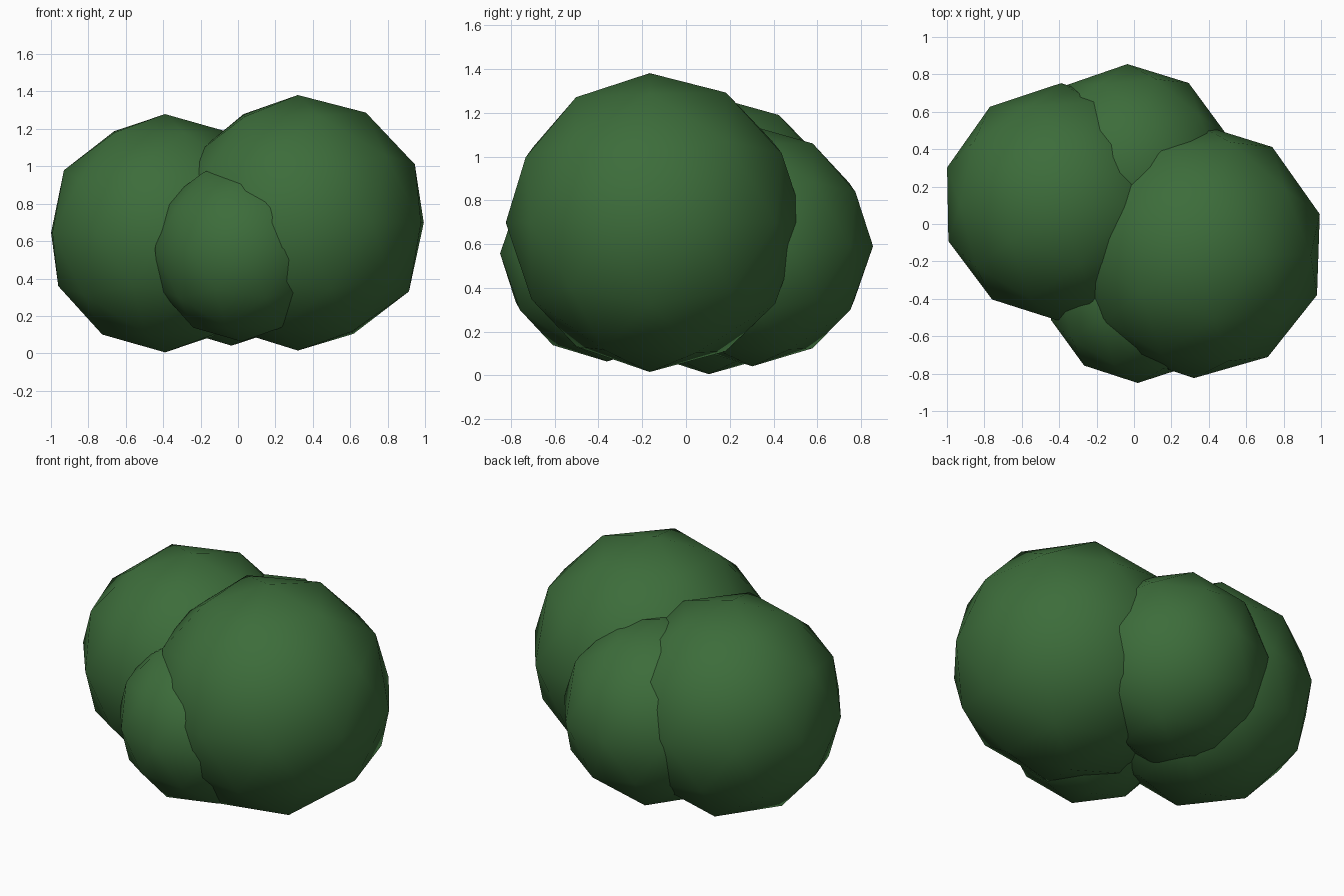
import bpy
import bmesh
from mathutils import Vector

if "Cube" in bpy.data.objects:
    bpy.data.objects.remove(bpy.data.objects["Cube"])

green = bpy.data.materials.new("leaf green")
green.diffuse_color = (0.046, 0.152, 0.043, 1.0)
green.use_nodes = True
green.node_tree.nodes["Principled BSDF"].inputs["Base Color"].default_value = green.diffuse_color


def leaf_ball(name, center, radius, swell):
    """Low-poly smooth foliage ball; swell makes it bulge towards one direction."""
    bm = bmesh.new()
    bmesh.ops.create_icosphere(bm, subdivisions=2, radius=1.0)
    for v in bm.verts:
        d = v.co.normalized()
        v.co = d * (radius + d.dot(Vector(swell)))
    for f in bm.faces:
        f.smooth = True
    mesh = bpy.data.meshes.new(name)
    bm.to_mesh(mesh)
    bm.free()
    mesh.materials.append(green)
    obj = bpy.data.objects.new(name, mesh)
    obj.location = center
    bpy.context.collection.objects.link(obj)


# Four overlapping clumps of the bush
leaf_ball("right_foliage", (0.32, -0.166, 0.698), 0.683, (0.018, 0.025, 0.0))
leaf_ball("left_foliage", (-0.39, 0.104, 0.645), 0.637, (0.0, 0.012, -0.003))
leaf_ball("back_foliage", (-0.035, 0.303, 0.59), 0.549, (0.01, 0.003, 0.0))
leaf_ball("front_foliage", (0.02, -0.362, 0.557), 0.488, (0.0, 0.0, -0.006))
